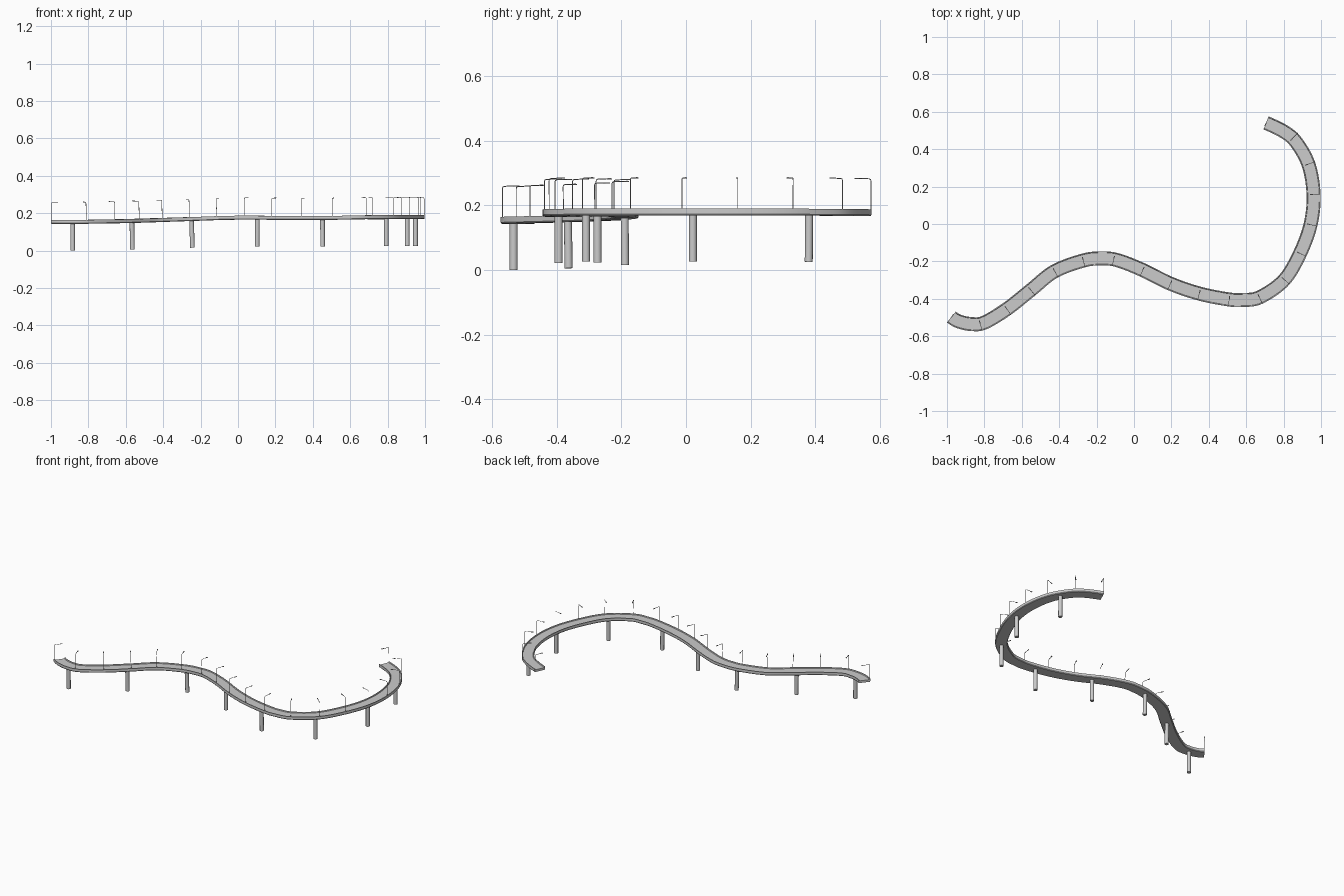
import bpy, bmesh, math
from mathutils import Vector, Matrix

if "Cube" in bpy.data.objects:
    bpy.data.objects.remove(bpy.data.objects["Cube"])

# centre line of the road: x, y, rise (first and last only steer the ends)
PATH = [(-1.01, -.46, 0), (-.976, -.498, 0), (-.933, -.522, 0), (-.869, -.535, 0),
        (-.8, -.527, .001), (-.676, -.452, .003), (-.548, -.35, .006), (-.425, -.253, .01),
        (-.27, -.195, .015), (-.174, -.184, .018), (-.09, -.193, .021), (.04, -.243, .023),
        (.195, -.319, .022), (.35, -.372, .021), (.505, -.403, .022), (.58, -.406, .023),
        (.671, -.392, .025), (.8, -.302, .026), (.885, -.163, .026), (.944, -.003, .026),
        (.96, .158, .026), (.933, .318, .026), (.865, .44, .025), (.8, .495, .025),
        (.707, .54, .024), (.6, .582, .024)]
HALF, BOTTOM, TOP = .0375, .143, .164


def catmull(pts, steps=12):
    out = []
    for a, b, c, d in zip(pts, pts[1:], pts[2:], pts[3:]):
        for i in range(steps):
            t = i / steps
            out.append(.5 * (2 * b + (c - a) * t + (2 * a - 5 * b + 4 * c - d) * t * t
                             + (3 * b - a - 3 * c + d) * t ** 3))
    return out + [pts[-2].copy()]


LINE = catmull([Vector(p) for p in PATH])
DIST = [0]
for p, q in zip(LINE, LINE[1:]):
    DIST.append(DIST[-1] + (q - p).length)
LENGTH = DIST[-1]


def frame(s):
    """Position, tangent, right and up directions at distance s."""
    s = min(max(s, 0), LENGTH)
    i = next((k for k in range(len(LINE) - 1) if DIST[k + 1] >= s), len(LINE) - 2)
    f = (s - DIST[i]) / (DIST[i + 1] - DIST[i])
    pos = LINE[i].lerp(LINE[i + 1], f)
    tan = (LINE[i + 1] - LINE[i]).normalized()
    right = tan.cross(Vector((0, 0, 1))).normalized()
    return pos, tan, right, right.cross(tan)


def finish(bm, name):
    bmesh.ops.recalc_face_normals(bm, faces=bm.faces)
    me = bpy.data.meshes.new(name)
    bm.to_mesh(me)
    bm.free()
    ob = bpy.data.objects.new(name, me)
    bpy.context.collection.objects.link(ob)
    bpy.ops.object.select_all(action='DESELECT')
    ob.select_set(True)
    bpy.context.view_layer.objects.active = ob
    bpy.ops.object.shade_smooth_by_angle(angle=math.radians(35))
    return ob


def tube(bm, pts, r, sides, side_axis):
    """Sweep a round section along points lying in one plane."""
    rings = []
    for i, p in enumerate(pts):
        d = (pts[min(i + 1, len(pts) - 1)] - pts[max(i - 1, 0)]).normalized()
        u = d.cross(side_axis).normalized()
        rings.append([bm.verts.new(p + r * (math.cos(a) * u + math.sin(a) * side_axis))
                      for a in (2 * math.pi * k / sides for k in range(sides))])
    skin(bm, rings)


def skin(bm, rings):
    n = len(rings[0])
    for a, b in zip(rings, rings[1:]):
        for k in range(n):
            bm.faces.new((a[k], a[(k + 1) % n], b[(k + 1) % n], b[k]))
    bm.faces.new(rings[0])
    bm.faces.new(rings[-1])


# deck: trough section with low parapets on both edges
half = [(HALF - .003, BOTTOM), (HALF, BOTTOM + .004), (HALF, TOP),
        (HALF - .005, TOP), (HALF - .007, TOP - .006)]
section = half + [(-x, z) for x, z in reversed(half)]
bm = bmesh.new()
rings = []
N = 180
for i in range(N + 1):
    p, t, r, u = frame(LENGTH * i / N)
    rings.append([bm.verts.new(p + r * x + Vector((0, 0, z))) for x, z in section])
skin(bm, rings)
finish(bm, "road_deck")

# round support pillars, evenly spaced under the centre line
bm = bmesh.new()
for k in range(8):
    p, t, r, u = frame(.1 + k * (LENGTH - .1 - .26) / 7)
    top = p + Vector((0, 0, BOTTOM + .004))
    tube(bm, [top, top - u * (BOTTOM + .004)], .0125, 16, r)
finish(bm, "support_pillars")

# street lamps along the right-hand parapet, arms reaching over the road
bm = bmesh.new()
heads = bmesh.new()
for k in range(19):
    p, t, r, u = frame(LENGTH * k / 18)
    base = p + r * (HALF - .0025) + Vector((0, 0, TOP - .002))
    profile = [(0, 0), (0, .09), (.0015, .0945), (.006, .0965), (.05, .098)]
    tube(bm, [base - r * x + u * z for x, z in profile], .0015, 6, t)
    m = Matrix((-r, t, u)).transposed().to_4x4()
    m.translation = base - r * .046 + u * .0975
    bmesh.ops.create_cube(heads, size=1, matrix=m @ Matrix.Diagonal((.015, .005, .003, 1)))
finish(bm, "lamp_posts")
finish(heads, "lamp_heads")
